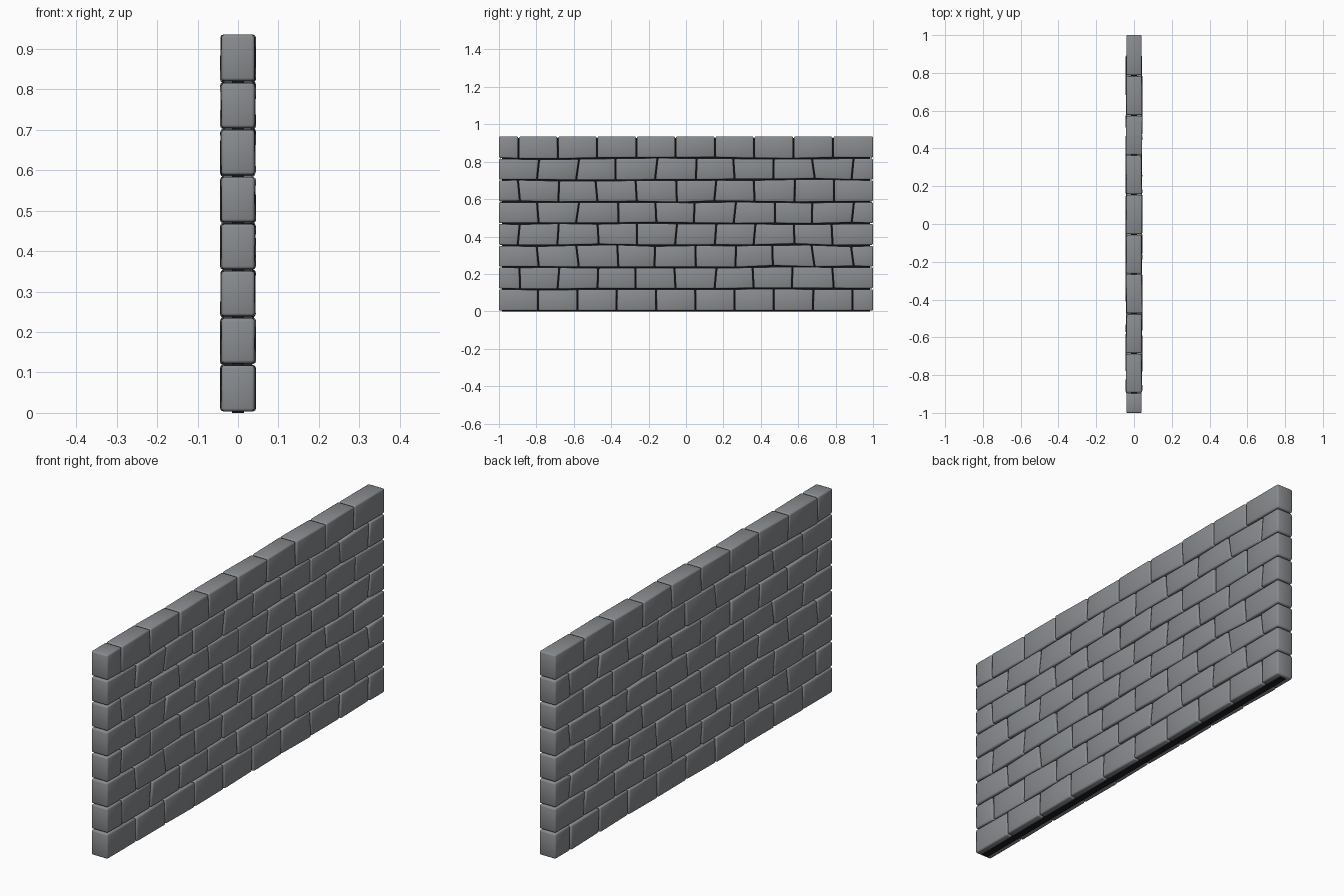
import bpy
import bmesh
import random
from mathutils import Vector, noise

random.seed(4)
cube = bpy.data.objects.get("Cube")
if cube:
    bpy.data.objects.remove(cube, do_unlink=True)

COURSES, PITCH, BOTTOM, TOP = 8, 0.21, 0.004, 0.935
HEIGHT = (TOP - BOTTOM) / COURSES
HALF_DEPTH, GAP = 0.041, 0.0025


def make_material(name, colour):
    mat = bpy.data.materials.new(name)
    mat.use_nodes = True
    mat.diffuse_color = colour
    mat.node_tree.nodes["Principled BSDF"].inputs["Base Color"].default_value = colour
    return mat


stone = make_material("grey stone", (0.25, 0.262, 0.275, 1))
mortar = make_material("dark mortar", (0.012, 0.01, 0.014, 1))


def add_object(name, bm, mat):
    bmesh.ops.recalc_face_normals(bm, faces=bm.faces)
    mesh = bpy.data.meshes.new(name)
    bm.to_mesh(mesh)
    bm.free()
    mesh.materials.append(mat)
    obj = bpy.data.objects.new(name, mesh)
    bpy.context.collection.objects.link(obj)
    return obj


def course_line(level, y):
    """Height of a bed joint: wavy inside the wall, straight at its edges."""
    z = BOTTOM + level * HEIGHT
    if 0 < level < COURSES and abs(y) < 0.95:
        z += 0.008 * noise.noise(Vector((level * 3.7, y * 4, 0.5)))
    return z


def bulge():
    """Small unevenness of the wall faces."""
    return random.uniform(-0.003, 0.004)


def add_brick(bm, level, left, right):
    """One brick between two joints, each given as (bottom y, top y)."""
    verts = bmesh.ops.create_cube(bm, size=2)["verts"]
    at_end = left[0] <= -1 or right[0] >= 1
    for v in verts:
        sx, sy, upper = v.co.x, v.co.y, v.co.z > 0
        joint = left if sy < 0 else right
        y = joint[upper]
        edge_gap = 0 if abs(y) >= 1 else GAP
        z = course_line(level + upper, y)
        z += -GAP if upper and level < COURSES - 1 else GAP * (not upper and level > 0)
        x = sx * (HALF_DEPTH + (0 if at_end else bulge()))
        v.co = (x, y - sy * edge_gap, z)


# Bricks in running bond, with slightly leaning joints
for level in range(COURSES):
    bm = bmesh.new()
    first = -0.79 if level % 2 == 0 else -0.895
    joints = [(-1, -1)]
    for i in range(9):
        y = first + i * PITCH
        lean = 0.001 if level in (0, COURSES - 1) else 0.009
        joints.append((y + random.uniform(-lean, lean), y + random.uniform(-lean, lean)))
    joints.append((1, 1))
    for left, right in zip(joints, joints[1:]):
        add_brick(bm, level, left, right)
    course = add_object(f"brick_course_{level + 1}", bm, stone)
    bevel = course.modifiers.new("rounded edges", "BEVEL")
    bevel.width = 0.007
    bevel.segments = 2
    bevel.limit_method = "NONE"
    for poly in course.data.polygons:
        poly.use_smooth = True

# Thin dark core seen through the joints
bm = bmesh.new()
for v in bmesh.ops.create_cube(bm, size=2)["verts"]:
    v.co = (v.co.x * 0.015, v.co.y * 0.985, 0 if v.co.z < 0 else TOP - 0.008)
add_object("mortar_core", bm, mortar)
